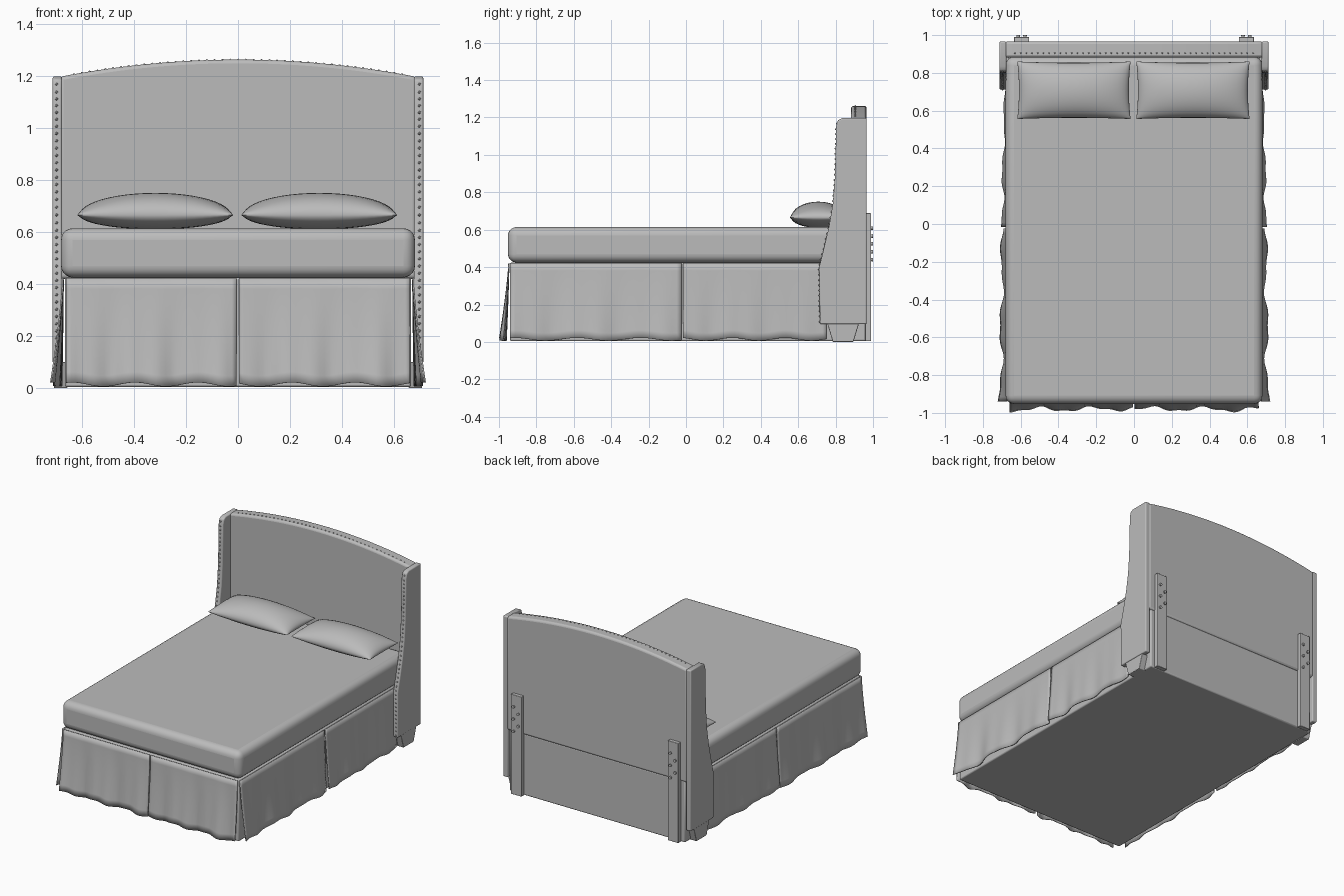
import bpy
import bmesh
import math
from mathutils import Matrix, Vector

if "Cube" in bpy.data.objects:
    bpy.data.objects.remove(bpy.data.objects["Cube"], do_unlink=True)

grey = bpy.data.materials.new("plain grey")
grey.use_nodes = True
grey.diffuse_color = (0.5, 0.5, 0.5, 1)
grey.node_tree.nodes["Principled BSDF"].inputs["Base Color"].default_value = (0.5, 0.5, 0.5, 1)


def finish(name, bm, bevel=0, segments=3, angle=40):
    """Turn a bmesh into a shaded, optionally bevelled object."""
    bmesh.ops.recalc_face_normals(bm, faces=bm.faces)
    mesh = bpy.data.meshes.new(name)
    bm.to_mesh(mesh)
    bm.free()
    ob = bpy.data.objects.new(name, mesh)
    bpy.context.collection.objects.link(ob)
    mesh.materials.append(grey)
    if bevel:
        mod = ob.modifiers.new("Bevel", 'BEVEL')
        mod.width = bevel
        mod.segments = segments
        mod.limit_method = 'ANGLE'
    bpy.ops.object.select_all(action='DESELECT')
    ob.select_set(True)
    bpy.context.view_layer.objects.active = ob
    bpy.ops.object.shade_smooth_by_angle(angle=math.radians(angle))
    return ob


def box(name, lo, hi, bevel=0, segments=3):
    bm = bmesh.new()
    bmesh.ops.create_cube(bm, size=1)
    for v in bm.verts:
        v.co = [lo[i] + (v.co[i] + 0.5) * (hi[i] - lo[i]) for i in range(3)]
    return finish(name, bm, bevel, segments)


def extrude_profile(name, points, shift, bevel=0):
    bm = bmesh.new()
    face = bm.faces.new([bm.verts.new(p) for p in points])
    new = bmesh.ops.extrude_face_region(bm, geom=[face])["geom"]
    bmesh.ops.translate(bm, vec=shift, verts=[g for g in new if isinstance(g, bmesh.types.BMVert)])
    return finish(name, bm, bevel)


def grid(bm, nu, nv, place):
    """Quad sheet whose points come from place(u, v), both 0 to 1."""
    rows = [[bm.verts.new(place(i / nu, j / nv)) for j in range(nv + 1)] for i in range(nu + 1)]
    for a, b in zip(rows, rows[1:]):
        for j in range(nv):
            bm.faces.new((a[j], b[j], b[j + 1], a[j + 1]))


def studs(name, points, radius):
    bm = bmesh.new()
    for p in points:
        bmesh.ops.create_icosphere(bm, subdivisions=1, radius=radius, matrix=Matrix.Translation(p))
    return finish(name, bm)


# Base and mattress
box("bed_base", (-0.665, -0.94, 0.004), (0.665, 0.96, 0.425), 0.008, 2)
mattress = box("mattress", (-0.68, -0.952, 0.425), (0.68, 0.885, 0.614), 0.045, 5)

# Pillows with pinched corners and a seam
def pillow(name, cx):
    bm = bmesh.new()
    for height in (0.085, -0.055):
        def place(u, v):
            a, b = 2 * u - 1, 2 * v - 1
            a, b = math.sin(a * math.pi / 2), math.sin(b * math.pi / 2)
            puff = max(0, (1 - a * a) * (1 - b * b)) ** 0.5
            x = cx + 0.3 * a * (1 - 0.03 * (1 - b * b))
            y = 0.708 + 0.152 * b * (1 - 0.04 * (1 - a * a))
            return x, y, 0.665 + height * puff
        grid(bm, 24, 16, place)
    bmesh.ops.remove_doubles(bm, verts=bm.verts, dist=0.0005)
    finish(name, bm, angle=60)


pillow("right_pillow", -0.318)
pillow("left_pillow", 0.312)


# Skirt panels flaring and rippling towards the hem
def skirt(name, start, end, out, phase, flare_start=1, flare_end=1):
    start, end, out = Vector(start), Vector(end), Vector(out)

    def place(u, v):
        ripple = 0.010 * math.sin(u * 15 + phase) + 0.005 * math.sin(u * 34 + phase * 2)
        flare = flare_start + (flare_end - flare_start) * u
        p = start.lerp(end, u) + out * (0.004 + v ** 1.3 * flare * (0.028 + ripple))
        hem = 0.014 + 0.008 * math.sin(u * 17 + phase)
        p.z = 0.422 + (hem - 0.422) * v
        return p
    bm = bmesh.new()
    grid(bm, 36, 10, place)
    ob = finish(name, bm, angle=60)
    mod = ob.modifiers.new("Cloth thickness", 'SOLIDIFY')
    mod.thickness = 0.006
    mod.offset = 0


skirt("skirt_front_right", (-0.66, -0.943, 0), (-0.006, -0.943, 0), (0, -1, 0), 1.0, 1.2, 1)
skirt("skirt_front_left", (0.003, -0.943, 0), (0.66, -0.943, 0), (0, -1, 0), 2.6, 1, 1.2)
for side, s in (("right", -1), ("left", 1)):
    x = 0.668 * s
    skirt("skirt_" + side + "_foot", (x, -0.94, 0), (x, -0.025, 0), (s, 0, 0), 1.2, 1.15, 0.8)
    skirt("skirt_" + side + "_head", (x, -0.015, 0), (x, 0.75, 0), (s, 0, 0), 2.0, 0.9, 0.3)


# Arched headboard
def arch(x):
    return 1.262 - 0.066 * (x / 0.685) ** 2


columns = [-0.685 + 1.37 * i / 32 for i in range(33)]
outline = [(-0.685, 0.882, 0.42)] + [(x, 0.882, arch(x)) for x in columns] + [(0.685, 0.882, 0.42)]
extrude_profile("headboard", outline, (0, 0.084, 0), 0.014)
studs("headboard_nails", [(-0.63 + 0.03 * i, 0.905, arch(-0.63 + 0.03 * i) - 0.001) for i in range(43)], 0.005)

# Wings, feet, mounting posts and bolts, on both sides
front_edge = [(0.716, 0.095), (0.712, 0.40), (0.74, 0.51), (0.765, 0.62), (0.785, 0.74),
              (0.796, 0.88), (0.80, 1.02), (0.803, 1.15), (0.812, 1.185), (0.835, 1.197)]
for side, s in (("right", -1), ("left", 1)):
    profile = front_edge + [(0.966, 1.197), (0.966, 0.095)]
    extrude_profile(side + "_wing", [(0.676 * s, y, z) for y, z in profile], (0.036 * s, 0, 0), 0.007)

    # Nail heads follow the front edge of the wing
    nails = []
    for (y0, z0), (y1, z1) in zip(front_edge[:-2], front_edge[1:-1]):
        n = max(1, round(math.hypot(y1 - y0, z1 - z0) / 0.028))
        for i in range(n):
            t = (i + 0.5) / n
            nails.append((0.697 * s, y0 + (y1 - y0) * t, z0 + (z1 - z0) * t))
    studs(side + "_wing_nails", nails, 0.006)

    foot = [(0.755, 0.1), (0.925, 0.1), (0.895, 0), (0.785, 0)]
    extrude_profile(side + "_foot", [(0.655 * s, y, z) for y, z in foot], (0.052 * s, 0, 0), 0.004)

    lo, hi = sorted((0.555 * s, 0.635 * s))
    box(side + "_post", (lo, 0.958, 0.004), (hi, 0.99, 0.688), 0.003, 2)
    bm = bmesh.new()
    for i in range(5):
        at = Vector((0.595 * s + 0.018 * (-1) ** i, 0.993, 0.44 + 0.042 * i))
        bmesh.ops.create_cone(bm, cap_ends=True, segments=12, radius1=0.01, radius2=0.008, depth=0.014,
                              matrix=Matrix.Translation(at) @ Matrix.Rotation(math.pi / 2, 4, 'X'))
    finish(side + "_post_bolts", bm)
